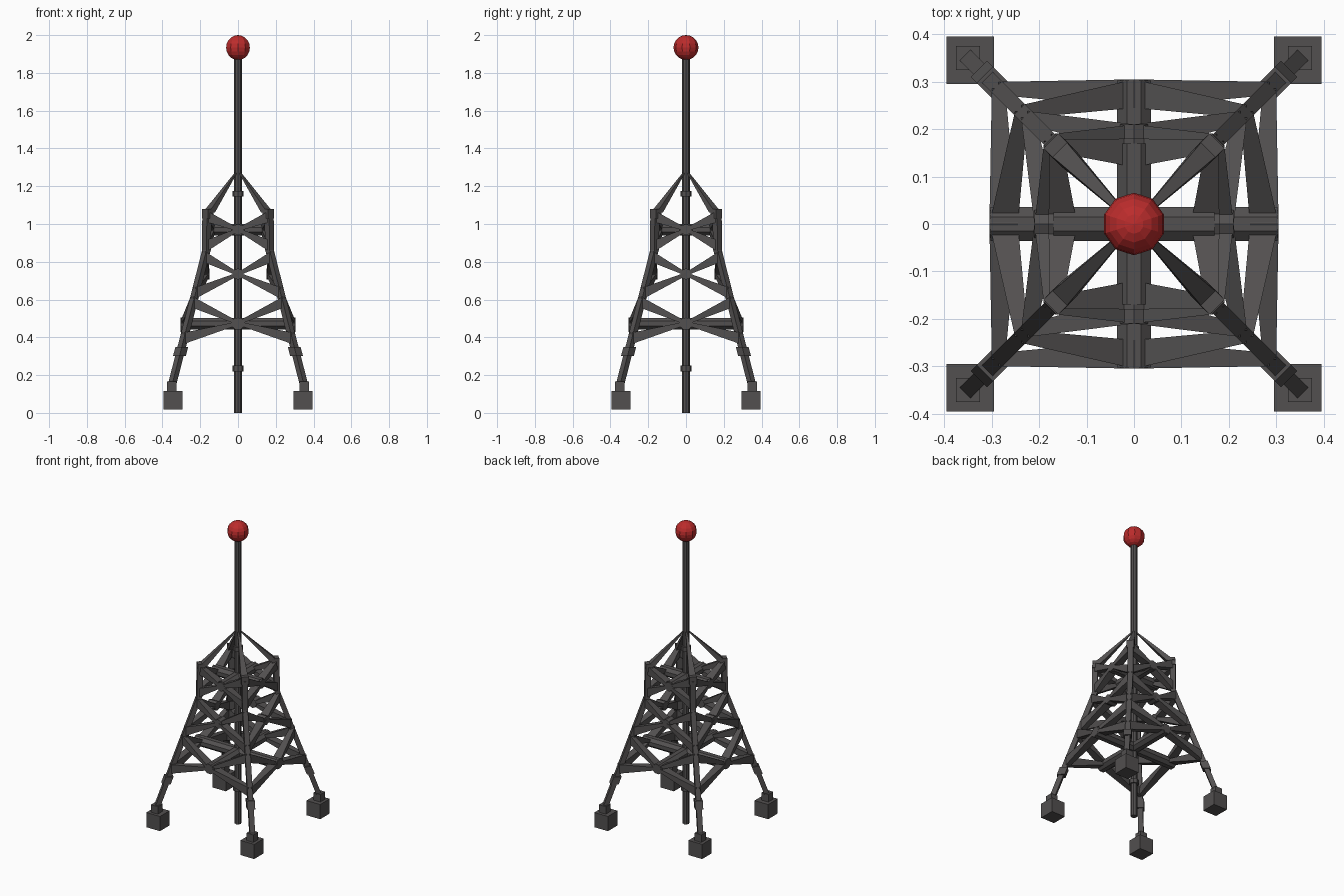
import bpy, bmesh, math
from mathutils import Vector, Matrix

cube = bpy.data.objects.get("Cube")
if cube:
    bpy.data.objects.remove(cube, do_unlink=True)


def material(name, rgb):
    m = bpy.data.materials.new(name)
    m.use_nodes = True
    m.diffuse_color = (*rgb, 1)
    m.node_tree.nodes["Principled BSDF"].inputs["Base Color"].default_value = (*rgb, 1)
    return m


STEEL = material("dark steel", (0.085, 0.08, 0.08))
RED = material("beacon red", (0.5, 0.025, 0.025))


def finish(name, bm, mat):
    bmesh.ops.recalc_face_normals(bm, faces=bm.faces)
    mesh = bpy.data.meshes.new(name)
    bm.to_mesh(mesh)
    bm.free()
    mesh.materials.append(mat)
    obj = bpy.data.objects.new(name, mesh)
    bpy.context.collection.objects.link(obj)
    return obj


def strut(bm, a, b, axes, size_a, size_b, turn):
    """Tapered four-sided bar from a to b, its sections lying along the two axes."""
    u, v = (Vector(k).normalized() for k in axes)
    ends = []
    for p, (w, h) in ((a, size_a), (b, size_b)):
        ends.append([bm.verts.new(turn @ (Vector(p) + u * w / 2 * i + v * h / 2 * j))
                     for i, j in ((-1, -1), (1, -1), (1, 1), (-1, 1))])
    for ring in ends:
        bm.faces.new(ring)
    for i in range(4):
        j = (i + 1) % 4
        bm.faces.new((ends[0][i], ends[0][j], ends[1][j], ends[1][i]))


def rod(bm, radius, depth, sides, matrix):
    bmesh.ops.create_cone(bm, cap_ends=True, segments=sides, radius1=radius,
                          radius2=radius, depth=depth, matrix=matrix)


def block(bm, size, center, turn):
    bmesh.ops.create_cube(bm, matrix=turn @ Matrix.Translation(center)
                          @ Matrix.Diagonal((*size, 1)))


def leg(z):
    """Offset of the leaning leg from the centre at height z."""
    return max(0.165, 0.345 - (z - 0.165) * 0.257)


TURNS = [Matrix.Rotation(math.pi / 2 * i, 4, "Z") for i in range(4)]

# Central mast with two collars
bm = bmesh.new()
rod(bm, 0.02, 1.9, 8, Matrix.Translation((0, 0, 0.95)))
finish("mast", bm, STEEL)
bm = bmesh.new()
for z in (0.235, 1.16):
    rod(bm, 0.03, 0.03, 8, Matrix.Translation((0, 0, z)))
finish("mast_collars", bm, STEEL)

# Beacon ball
bm = bmesh.new()
bmesh.ops.create_uvsphere(bm, u_segments=10, v_segments=10, radius=0.066,
                          matrix=Matrix.Translation((0, 0, 1.934)))
finish("beacon", bm, RED)

# Feet and their sockets
bm = bmesh.new()
for t in TURNS:
    block(bm, (0.1, 0.1, 0.097), (0.345, 0.345, 0.067), t)
    block(bm, (0.05, 0.05, 0.05), (0.35, 0.35, 0.14), t)
finish("feet", bm, STEEL)

# Leaning legs, upright posts and spikes to the mast
DIAGONAL = ((1, -1, 0), (1, 1, 0))


def corner(z, offset=None):
    d = leg(z) if offset is None else offset
    return (d, d, z)


parts = {
    "legs": [(corner(0.15), corner(0.87), 0.032, 0.032)],
    "leg_collars": [(corner(0.3), corner(0.35), 0.048, 0.048)],
    "upper_posts": [(corner(0.86), corner(1.05), 0.034, 0.034)],
    "top_spikes": [(corner(1.03, 0.16), corner(1.08, 0.16), 0.044, 0.044),
                   (corner(1.06, 0.155), corner(1.28, 0.005), 0.046, 0.008)],
}
for name, bars in parts.items():
    bm = bmesh.new()
    for t in TURNS:
        for a, b, wa, wb in bars:
            strut(bm, a, b, DIAGONAL, (wa, wa), (wb, wb), t)
    finish(name, bm, STEEL)

# Three tiers of crossed braces on each side: hub height, hub offset, arm heights
TIERS = {
    "lower_braces": (0.475, 0.275, 0.585, 0.395),
    "middle_braces": (0.735, 0.18, 0.825, 0.635),
    "upper_braces": (0.97, 0.15, 1.04, 0.885),
}
FACE = ((0, 1, 0), (0, 0, 1))
for name, (hub_z, hub_y, top, bottom) in TIERS.items():
    bm = bmesh.new()
    for t in TURNS:
        for side in (-1, 1):
            for z in (top, bottom):
                d = leg(z)
                strut(bm, (side * d, -d, z), (0, -hub_y, hub_z), FACE,
                      (0.028, 0.06), (0.06, 0.018), t)
        hub = Matrix.Translation((0, -hub_y, hub_z)) @ Matrix.Rotation(math.pi / 2, 4, "X")
        rod(bm, 0.03, 0.06, 8, t @ hub)
    finish(name, bm, STEEL)

# Cross beams tying opposite sides through the mast
bm = bmesh.new()
for z, half in ((0.473, 0.303), (0.97, 0.17)):
    for t in TURNS[:2]:
        rod(bm, 0.039, 2 * half, 8,
            Matrix.Translation((0, 0, z)) @ Matrix.Diagonal((1, 1, 0.85, 1)) @ t
            @ Matrix.Rotation(math.pi / 2, 4, "X") @ Matrix.Rotation(math.pi / 8, 4, "Z"))
finish("cross_beams", bm, STEEL)
